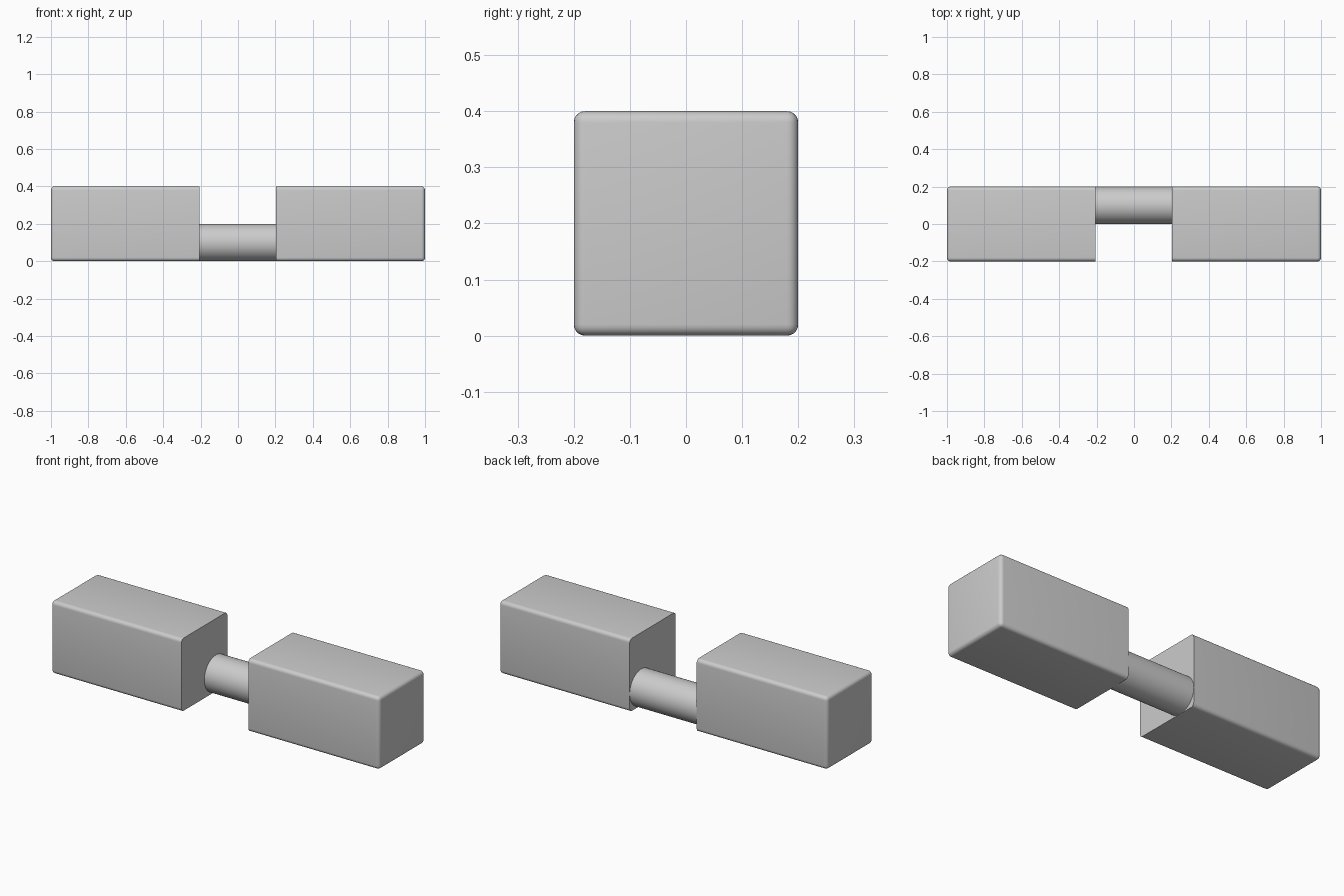
import bpy, bmesh, math
from mathutils import Matrix, Vector

if "Cube" in bpy.data.objects:
    bpy.data.objects.remove(bpy.data.objects["Cube"])


def finish(bm, name):
    bmesh.ops.recalc_face_normals(bm, faces=bm.faces)
    mesh = bpy.data.meshes.new(name)
    bm.to_mesh(mesh)
    bm.free()
    obj = bpy.data.objects.new(name, mesh)
    bpy.context.collection.objects.link(obj)
    bpy.context.view_layer.objects.active = obj
    obj.select_set(True)
    bpy.ops.object.shade_smooth_by_angle(angle=math.radians(35))
    obj.select_set(False)
    return obj


# Weight block: rounded everywhere except around its inner face
def block(name, x_inner, x_outer):
    bm = bmesh.new()
    bmesh.ops.create_cube(bm, size=1)
    bmesh.ops.scale(bm, vec=(abs(x_outer - x_inner), 0.4, 0.4), verts=bm.verts)
    bmesh.ops.translate(bm, vec=((x_inner + x_outer) / 2, 0, 0.2), verts=bm.verts)
    edges = [e for e in bm.edges
             if any(abs(v.co.x - x_inner) > 0.01 for v in e.verts)]
    bmesh.ops.bevel(bm, geom=edges, offset=0.02, segments=5,
                    profile=0.5, affect='EDGES')
    return finish(bm, name)


block("left_block", -0.205, -1)
block("right_block", 0.203, 1)

# Connecting rod, set low and towards the back
bm = bmesh.new()
bmesh.ops.create_cone(bm, cap_ends=True, segments=64, radius1=0.1, radius2=0.1,
                      depth=0.41,
                      matrix=Matrix.Translation(Vector((0, 0.1, 0.1)))
                      @ Matrix.Rotation(math.radians(90), 4, 'Y'))
finish(bm, "connecting_rod")
